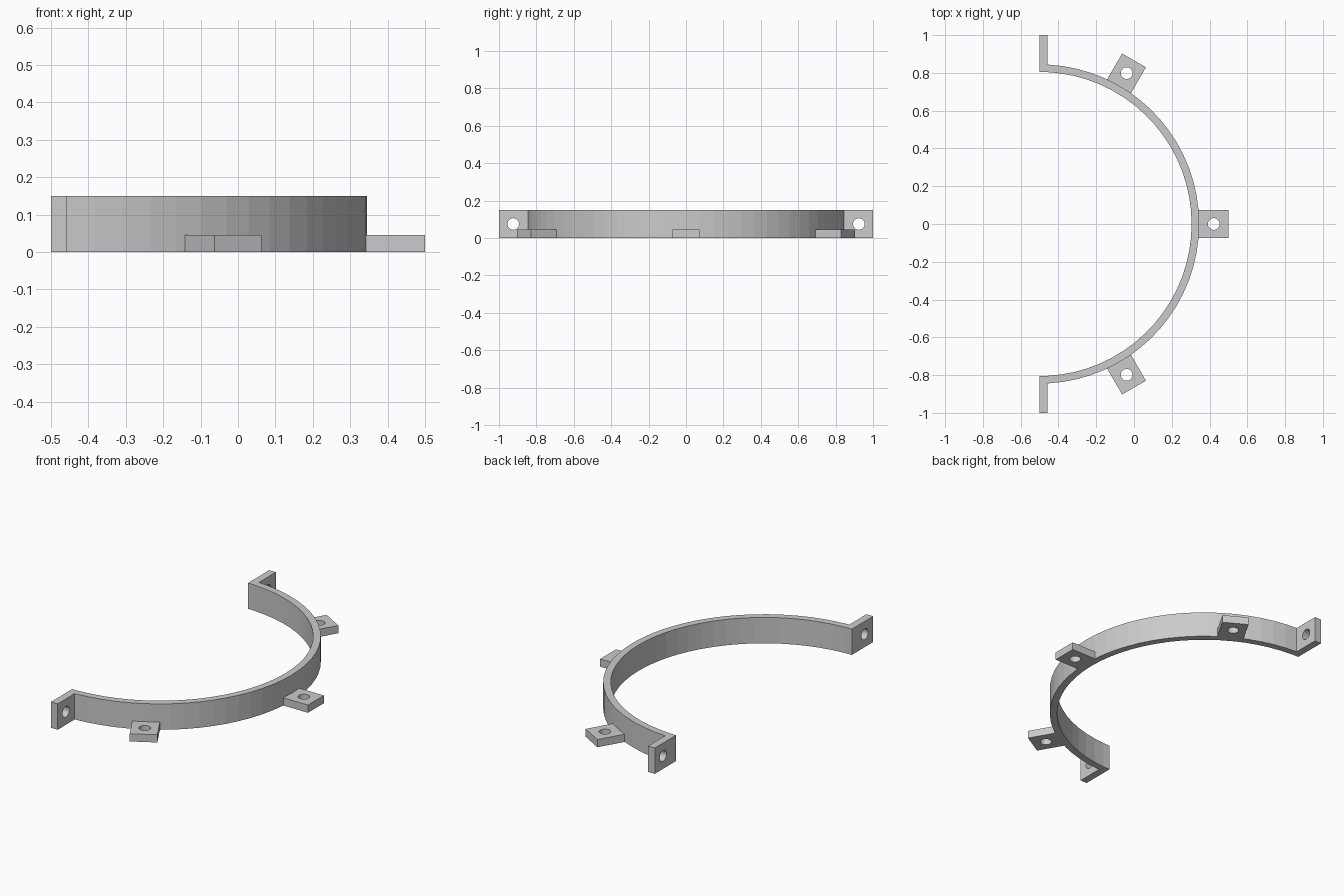
import bpy, bmesh
from math import sin, cos, asin, radians, pi
from mathutils import Matrix, Vector

if "Cube" in bpy.data.objects:
    bpy.data.objects.remove(bpy.data.objects["Cube"])

R_OUT, R_IN, HEIGHT, T = 0.845, 0.805, 0.15, 0.043
CX = -0.5


def circle(u, v, r, n=32):
    return [(u + r * cos(2 * pi * i / n), v + r * sin(2 * pi * i / n)) for i in range(n)]


def rect(u0, u1, v0, v1):
    return [(u0, v0), (u1, v0), (u1, v1), (u0, v1)]


def plate(name, loops, depth, matrix):
    """Extrude a flat outline (with optional hole loops) from local z = 0 to depth."""
    cu = bpy.data.curves.new(name, 'CURVE')
    cu.dimensions = '2D'
    cu.fill_mode = 'BOTH'
    cu.extrude = depth / 2
    for loop in loops:
        sp = cu.splines.new('POLY')
        sp.points.add(len(loop) - 1)
        for p, (u, v) in zip(sp.points, loop):
            p.co = (u, v, 0, 1)
        sp.use_cyclic_u = True
    tmp = bpy.data.objects.new(name + "_outline", cu)
    bpy.context.collection.objects.link(tmp)
    dg = bpy.context.evaluated_depsgraph_get()
    me = bpy.data.meshes.new_from_object(tmp.evaluated_get(dg))
    bpy.data.objects.remove(tmp)
    bm = bmesh.new()
    bm.from_mesh(me)
    bmesh.ops.remove_doubles(bm, verts=bm.verts, dist=1e-5)
    bmesh.ops.translate(bm, verts=bm.verts, vec=Vector((0, 0, depth / 2)))
    bmesh.ops.transform(bm, verts=bm.verts, matrix=matrix)
    bmesh.ops.recalc_face_normals(bm, faces=bm.faces)
    for f in bm.faces:
        f.smooth = False
    bm.to_mesh(me)
    bm.free()
    me.name = name
    ob = bpy.data.objects.new(name, me)
    bpy.context.collection.objects.link(ob)
    return ob


# Half-ring band, ending where the flanges begin
def arc(r, n=34):
    a = pi / 2 - asin(T / r)
    return [(r * cos(-a + 2 * a * i / n), r * sin(-a + 2 * a * i / n)) for i in range(n + 1)]


centre = Matrix.Translation((CX, 0, 0))
plate("half_ring_band", [arc(R_OUT) + arc(R_IN)[::-1]], HEIGHT, centre)

# Upright end flanges with bolt holes (outline in y-z, extruded along x)
upright = centre @ Matrix(((0, 0, 1, 0), (1, 0, 0, 0), (0, 1, 0, 0), (0, 0, 0, 1)))
for side, s in (("front", -1), ("back", 1)):
    plate("end_flange_" + side,
          [rect(s * R_IN, s * 1.0, 0, HEIGHT), circle(s * 0.924, HEIGHT / 2, 0.031)],
          T, upright)

# Flat mounting tabs around the outside
for label, ang in (("front", -60), ("middle", 0), ("back", 60)):
    plate("mounting_tab_" + label,
          [rect(0.842, 1.0, -0.073, 0.073), circle(0.922, 0, 0.031)],
          0.045, centre @ Matrix.Rotation(radians(ang), 4, 'Z'))
